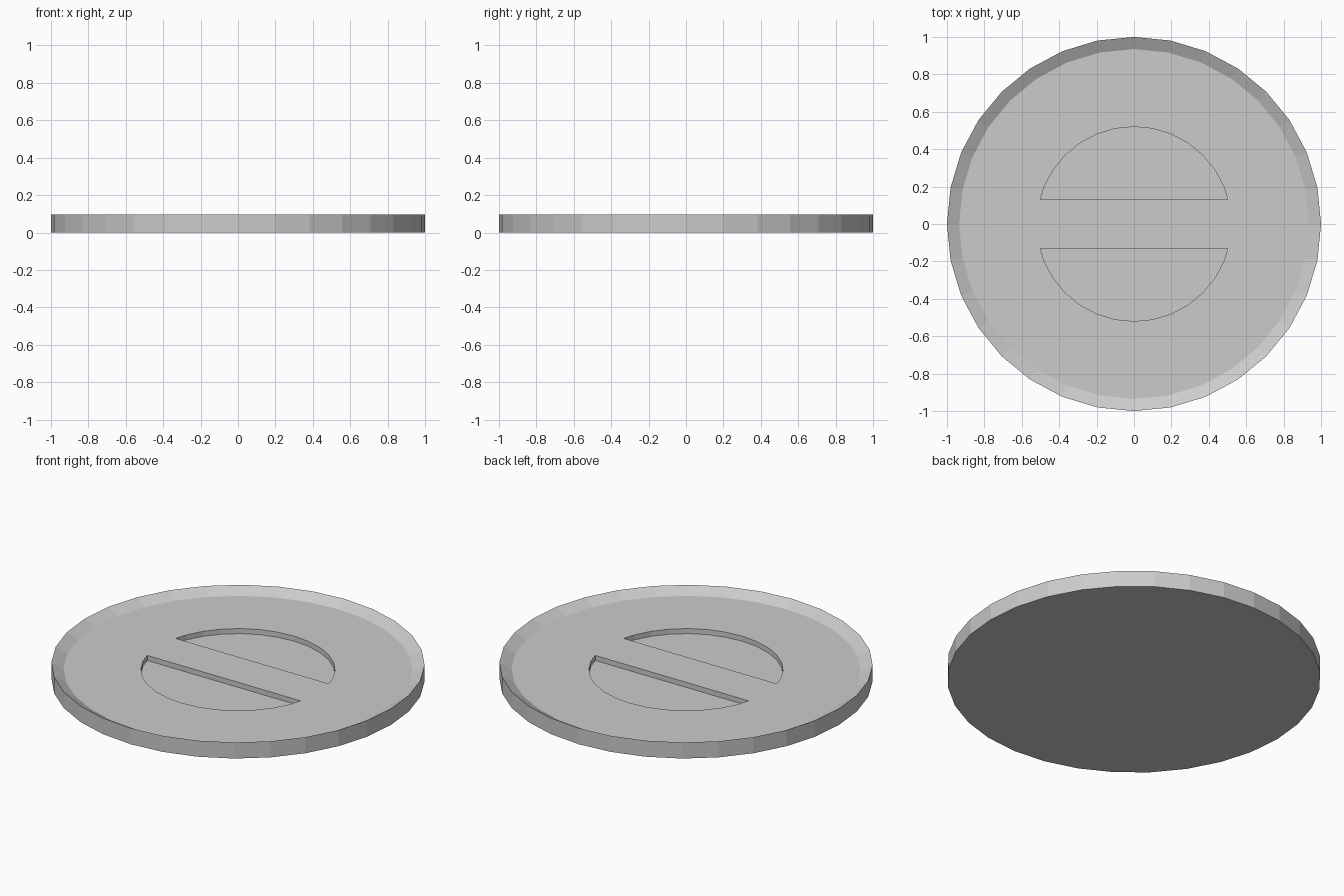
import bpy, bmesh, math

if "Cube" in bpy.data.objects:
    bpy.data.objects.remove(bpy.data.objects["Cube"])

SIDES = 32
RIM_Z, FLOOR_Z, POCKET_Z = 0.095, 0.06, 0.03
RIM_R, FLOOR_R, POCKET_R = 1.0, 0.935, 0.52
BAR_HALF = 0.132


def make_object(name, bm):
    bmesh.ops.recalc_face_normals(bm, faces=bm.faces)
    mesh = bpy.data.meshes.new(name)
    bm.to_mesh(mesh)
    bm.free()
    obj = bpy.data.objects.new(name, mesh)
    bpy.context.collection.objects.link(obj)
    return obj


# Dished disc: bottom, outer wall, sloped rim, sunken floor
bm = bmesh.new()
rings = []
for r, z in [(RIM_R, 0), (RIM_R, RIM_Z), (FLOOR_R, FLOOR_Z)]:
    rings.append([bm.verts.new((r * math.cos(2 * math.pi * i / SIDES),
                                r * math.sin(2 * math.pi * i / SIDES), z))
                  for i in range(SIDES)])
for a, b in zip(rings, rings[1:]):
    for i in range(SIDES):
        j = (i + 1) % SIDES
        bm.faces.new((a[i], a[j], b[j], b[i]))
bm.faces.new(rings[0][::-1])
bm.faces.new(rings[-1])
disc = make_object("dished_disc", bm)


# Half-round finger pockets on both sides of the grip bar
def pocket_cutter(name, side):
    step = 2 * math.pi / SIDES
    # where the bar edge crosses the straight pocket side at angles step..2*step
    x1, y1 = POCKET_R * math.cos(step), POCKET_R * math.sin(step)
    x2, y2 = POCKET_R * math.cos(2 * step), POCKET_R * math.sin(2 * step)
    x_cut = x1 + (x2 - x1) * (BAR_HALF - y1) / (y2 - y1)
    pts = [(x_cut, BAR_HALF)]
    pts += [(POCKET_R * math.cos(i * step), POCKET_R * math.sin(i * step))
            for i in range(2, SIDES // 2 - 1)]
    pts.append((-x_cut, BAR_HALF))
    bm = bmesh.new()
    face = bm.faces.new([bm.verts.new((x, side * y, POCKET_Z)) for x, y in pts])
    grown = bmesh.ops.extrude_face_region(bm, geom=[face], use_keep_orig=True)
    top = [v for v in grown["geom"] if isinstance(v, bmesh.types.BMVert)]
    bmesh.ops.translate(bm, verts=top, vec=(0, 0, 0.2))
    cutter = make_object(name, bm)
    cutter.hide_render = True
    cutter.display_type = 'WIRE'
    return cutter


for name, side in [("back_pocket_cutter", 1), ("front_pocket_cutter", -1)]:
    mod = disc.modifiers.new(name, 'BOOLEAN')
    mod.operation = 'DIFFERENCE'
    mod.solver = 'EXACT'
    mod.object = pocket_cutter(name, side)
